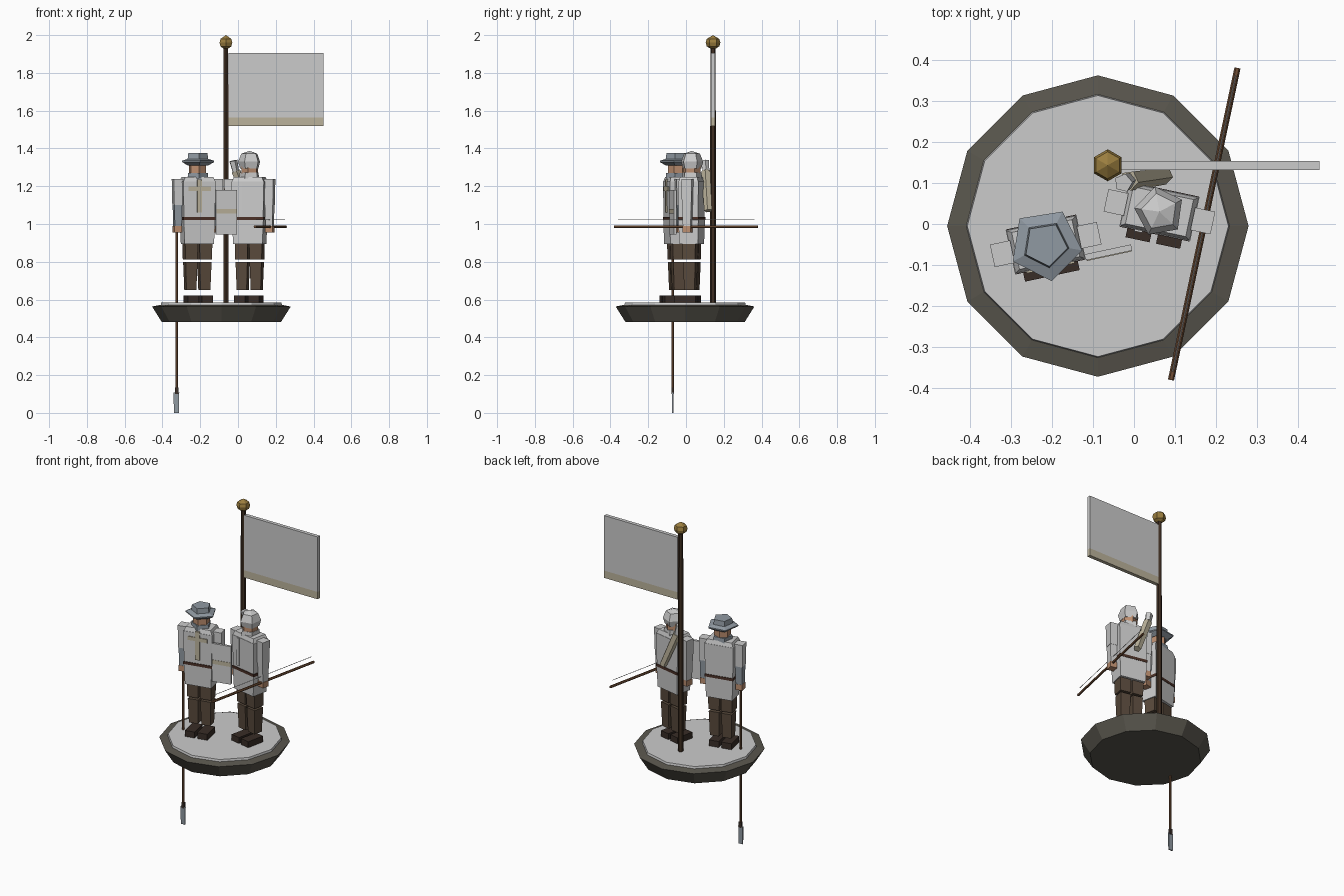
import bpy, bmesh
from math import pi, radians
from mathutils import Matrix, Vector

if "Cube" in bpy.data.objects:
    bpy.data.objects.remove(bpy.data.objects["Cube"])

COL = dict(wood=(0.16, 0.075, 0.035), pole=(0.05, 0.028, 0.016), gold=(0.33, 0.21, 0.05),
           stone=(0.10, 0.093, 0.075), steel=(0.28, 0.32, 0.36), skin=(0.5, 0.27, 0.16),
           leg=(0.10, 0.068, 0.045), boot=(0.04, 0.026, 0.02), belt=(0.07, 0.03, 0.02),
           sand=(0.5, 0.45, 0.33))
MATS = {}


def finish(name, bm, color, frame):
    bmesh.ops.recalc_face_normals(bm, faces=bm.faces)
    me = bpy.data.meshes.new(name)
    bm.to_mesh(me)
    bm.free()
    me.transform(frame)
    ob = bpy.data.objects.new(name, me)
    bpy.context.collection.objects.link(ob)
    if color:
        if color not in MATS:
            MATS[color] = bpy.data.materials.new(color)
            MATS[color].diffuse_color = (*COL[color], 1)
        me.materials.append(MATS[color])
    return ob


I = Matrix.Identity(4)


def box(name, x, y, z, color=None, frame=I, taper=1.0):
    """Box from (min, max) ranges; taper scales the bottom about its centre."""
    bm = bmesh.new()
    bmesh.ops.create_cube(bm, size=1)
    c = Vector((sum(x) / 2, sum(y) / 2, sum(z) / 2))
    for v in bm.verts:
        s = taper if v.co.z < 0 else 1
        v.co = c + Vector((v.co.x * (x[1] - x[0]) * s, v.co.y * (y[1] - y[0]) * s,
                           v.co.z * (z[1] - z[0])))
    return finish(name, bm, color, frame)


def lathe(name, profile, sides, color=None, frame=I, turn=0.0):
    """Stack of n-sided rings given as (radius, z), capped at both ends."""
    bm = bmesh.new()
    rings = []
    for r, z in profile:
        rings.append([bm.verts.new(Matrix.Rotation(turn + 2 * pi * i / sides, 3, 'Z') @ Vector((r, 0, z)))
                      for i in range(sides)])
    for a, b in zip(rings, rings[1:]):
        for i in range(sides):
            j = (i + 1) % sides
            bm.faces.new((a[i], a[j], b[j], b[i]))
    bm.faces.new(rings[0])
    bm.faces.new(rings[-1])
    bmesh.ops.remove_doubles(bm, verts=bm.verts, dist=1e-5)
    return finish(name, bm, color, frame)


def rod(name, a, b, r, sides, color=None, r2=None):
    a, b = Vector(a), Vector(b)
    d = b - a
    frame = Matrix.Translation(a) @ d.to_track_quat('Z', 'Y').to_matrix().to_4x4()
    return lathe(name, [(r, 0), (r2 or r, d.length)], sides, color, frame)


def at(x, y, z=0, deg=0):
    return Matrix.Translation((x, y, z)) @ Matrix.Rotation(radians(deg), 4, 'Z')


# Base
base = at(-0.088, -0.005)
lathe("base_rim", [(0.315, 0.48), (0.367, 0.563), (0.322, 0.572)], 12, "stone", base, pi / 2)
lathe("base_top", [(0.322, 0.565), (0.318, 0.585)], 12, None, base, pi / 2)

# Flag and pole
pole = at(-0.064, 0.143)
lathe("flag_pole", [(0.016, 0.58), (0.014, 1.94)], 6, "pole", pole, pi / 6)
lathe("pole_finial", [(0, 1.92), (0.033, 1.94), (0.039, 1.96), (0.033, 1.98), (0, 2.0)],
      6, "gold", pole, pi / 6)
box("flag", (-0.05, 0.452), (0.132, 0.154), (1.565, 1.905))
box("flag_border", (-0.05, 0.452), (0.132, 0.154), (1.52, 1.565), "sand")


def figure(name, frame, forearm):
    """Shared body: legs, tunic, belt, arms and head."""
    for side, s in (("left", 1), ("right", -1)):
        def part(p, cx, w, y, z, color, taper=1.0):
            box(f"{name}_{side}_{p}", (s * cx - w, s * cx + w), y, z, color, frame, taper)
        part("boot", 0.038, 0.030, (-0.078, 0.035), (0.585, 0.622), "boot")
        part("shin", 0.038, 0.032, (-0.032, 0.034), (0.65, 0.80), "leg", 0.84)
        part("thigh", 0.039, 0.035, (-0.036, 0.036), (0.812, 0.93), "leg", 0.94)
        part("upper_arm", 0.108, 0.025, (-0.028, 0.028), (1.10, 1.238), None, 0.9)
        part("forearm", 0.108, 0.021, (-0.024, 0.024), (0.99, 1.10), forearm, 0.88)
        part("hand", 0.108, 0.021, (-0.022, 0.022), (0.955, 0.99), "skin")
    box(name + "_skirt", (-0.085, 0.085), (-0.054, 0.054), (0.895, 1.02), None, frame, 0.93)
    box(name + "_belt", (-0.087, 0.087), (-0.056, 0.056), (1.02, 1.036), "belt", frame)
    box(name + "_chest", (-0.088, 0.088), (-0.055, 0.055), (1.036, 1.225), None, frame, 0.95)
    box(name + "_shoulders", (-0.075, 0.075), (-0.046, 0.046), (1.225, 1.25), None, frame, 1.15)
    lathe(name + "_head", [(0.034, 1.24), (0.047, 1.27), (0.047, 1.33)], 6, "skin", frame, pi / 6)


# Soldier with brimmed helmet, spear and shield
soldier = at(-0.215, -0.05, 0, 12)
figure("soldier", soldier, "steel")
lathe("soldier_collar", [(0.058, 1.24), (0.056, 1.27)], 5, "steel", soldier, radians(51))
lathe("soldier_helmet", [(0.058, 1.31), (0.09, 1.328), (0.09, 1.335), (0.058, 1.345), (0.054, 1.375)],
      5, "steel", soldier, radians(51))
box("soldier_tabard_upright", (-0.013, 0.013), (-0.060, -0.05), (1.06, 1.235), "sand", soldier)
box("soldier_tabard_bar", (-0.06, 0.06), (-0.059, -0.05), (1.175, 1.198), "sand", soldier)
box("shield", (0.088, 0.203), (-0.058, -0.043), (0.945, 1.18), None, soldier)
box("shield_band", (0.09, 0.201), (-0.060, -0.05), (1.055, 1.08), "sand", soldier)
rod("spear_shaft", (-0.325, -0.07, 0.12), (-0.325, -0.07, 0.985), 0.007, 6, "wood")
box("spear_socket", (-0.334, -0.316), (-0.077, -0.063), (0.10, 0.135), "boot")
box("spear_blade", (-0.341, -0.311), (-0.074, -0.066), (0.0, 0.108), "steel", I, 0.9)

# Archer with domed cap, bow and quiver
archer = at(0.062, 0.03, 0, -12)
figure("archer", archer, None)
lathe("archer_collar", [(0.056, 1.24), (0.053, 1.272)], 5, None, archer, radians(40))
lathe("archer_cap", [(0.052, 1.295), (0.062, 1.33), (0.045, 1.372), (0.0, 1.387)],
      5, None, archer, radians(40))
box("archer_chest_strap", (-0.05, -0.03), (-0.059, -0.05), (1.05, 1.22), None, archer)
rod("bow_stave", (0.09, -0.38, 0.985), (0.252, 0.38, 0.985), 0.0075, 6, "wood")
rod("bow_string", (0.094, -0.36, 1.022), (0.248, 0.362, 1.022), 0.0018, 4, None)
rod("quiver", (0.075, 0.118, 1.07), (-0.012, 0.106, 1.28), 0.022, 5, "sand", 0.025)
rod("arrow_bundle", (-0.012, 0.106, 1.275), (-0.026, 0.10, 1.335), 0.018, 5, None, 0.023)

for m in bpy.data.materials:
    if m.users and not m.is_grease_pencil:
        m.use_nodes = True
        m.node_tree.nodes["Principled BSDF"].inputs["Base Color"].default_value = m.diffuse_color
